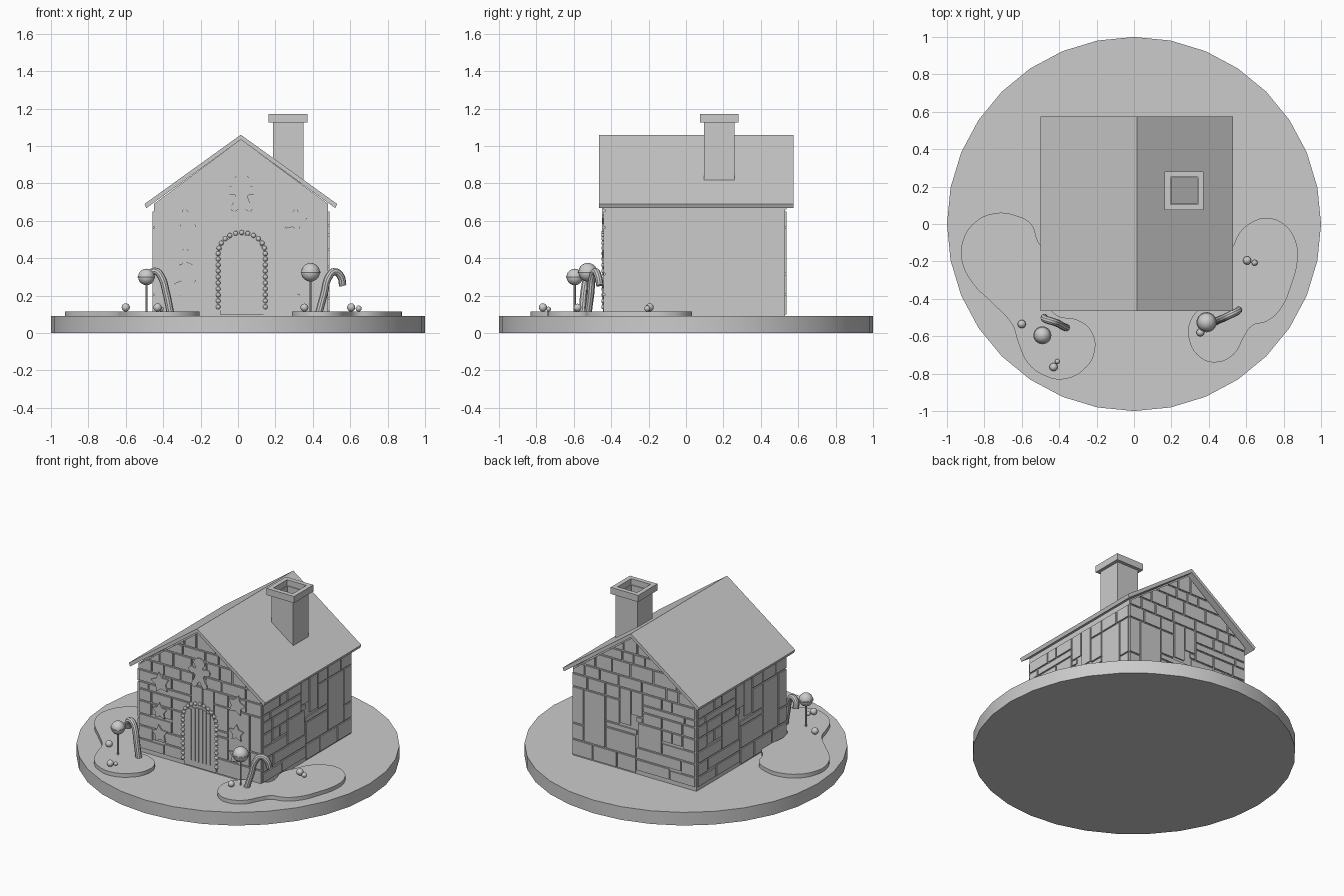
import bpy, bmesh, math, random
from mathutils import Matrix, Vector

if "Cube" in bpy.data.objects:
    bpy.data.objects.remove(bpy.data.objects["Cube"])

random.seed(4)
UP = Vector((0, 0, 1))


def frame(origin, u, n):
    """Local x runs along u, local y is up, local z runs along n."""
    m = Matrix((Vector(u), UP, Vector(n))).transposed().to_4x4()
    m.translation = origin
    return m


FRONT = frame((0, 0, 0), (1, 0, 0), (0, -1, 0))


def prisms(name, polys, d0, d1, mat=FRONT):
    bm = bmesh.new()
    for poly in polys:
        lo = [bm.verts.new(mat @ Vector((x, y, d0))) for x, y in poly]
        hi = [bm.verts.new(mat @ Vector((x, y, d1))) for x, y in poly]
        bm.faces.new(lo[::-1])
        bm.faces.new(hi)
        for i in range(len(poly)):
            j = (i + 1) % len(poly)
            bm.faces.new((lo[i], lo[j], hi[j], hi[i]))
    bmesh.ops.recalc_face_normals(bm, faces=bm.faces)
    me = bpy.data.meshes.new(name)
    bm.to_mesh(me)
    bm.free()
    ob = bpy.data.objects.new(name, me)
    bpy.context.collection.objects.link(ob)
    return ob


def box(x0, x1, y0, y1):
    return [(x0, y0), (x1, y0), (x1, y1), (x0, y1)]


def smooth(angle=35):
    bpy.ops.object.shade_smooth_by_angle(angle=math.radians(angle))


def curve(name, pts, closed=False, radius=0, half=0, mat=Matrix()):
    """Closed: filled slab with a rounded outline. Open: round tube."""
    cu = bpy.data.curves.new(name, 'CURVE')
    cu.dimensions = '2D' if closed else '3D'
    cu.resolution_u = 5
    if closed:
        cu.fill_mode, cu.extrude = 'BOTH', half
    else:
        cu.bevel_depth, cu.bevel_resolution, cu.use_fill_caps = radius, 3, True
    sp = cu.splines.new('BEZIER')
    sp.bezier_points.add(len(pts) - 1)
    sp.use_cyclic_u = closed
    for p, b in zip(pts, sp.bezier_points):
        b.co = (*p, 0)[:3]
        b.handle_left_type = b.handle_right_type = 'AUTO'
    ob = bpy.data.objects.new(name, cu)
    bpy.context.collection.objects.link(ob)
    ob.matrix_world = mat
    bpy.ops.object.select_all(action='DESELECT')
    bpy.context.view_layer.objects.active = ob
    ob.select_set(True)
    bpy.ops.object.convert(target='MESH')
    smooth()


def ball(name, loc, r, seg=16):
    bpy.ops.mesh.primitive_uv_sphere_add(segments=seg, ring_count=seg // 2, radius=r, location=loc)
    bpy.context.object.name = name
    smooth()


def rod(name, r, z0, z1, x=0, y=0, n=10):
    bpy.ops.mesh.primitive_cylinder_add(vertices=n, radius=r, depth=z1 - z0, location=(x, y, (z0 + z1) / 2))
    bpy.context.object.name = name
    smooth()


# Round base board
rod("base_board", 1, 0, 0.09, n=32)

# House core
X0, X1, Y0, Y1, CX = -0.45, 0.482, -0.432, 0.53, 0.015
gable = [(X0, 0.09), (X1, 0.09), (X1, 0.69), (CX, 1.035), (X0, 0.69)]
prisms("house_walls", [gable], -Y1, -Y0)

# Stones: (u0, u1, z0, z1) across one wall, plus random courses in the gables
U, H = Y1 - Y0, 0.008
stones = [
    (.01, .18, .58, .65), (.19, .26, .58, .65), (.27, .41, .58, .65),
    (.01, .08, .53, .57), (.09, .41, .53, .57),
    (.01, .10, .45, .52), (.11, .26, .45, .52), (.27, .41, .45, .52),
    (.01, .10, .36, .44), (.11, .18, .37, .44), (.19, .26, .37, .44),
    (.27, .45, .28, .44), (.01, .26, .28, .35), (.01, .11, .19, .27),
    (.12, .46, .20, .27), (.01, .20, .12, .18), (.21, .46, .12, .19),
    (.42, .50, .49, .65), (.42, .46, .45, .48), (.51, .59, .41, .65),
    (.60, .70, .57, .65), (.71, .84, .57, .65), (.85, .96, .57, .65),
    (.60, .70, .40, .56), (.71, .87, .21, .56), (.88, .96, .32, .56),
    (.47, .70, .21, .35), (.46, .70, .36, .39), (.88, .96, .21, .31),
    (.47, .61, .10, .20), (.62, .80, .10, .20), (.81, .96, .10, .20)]


def clip(poly, slope):
    """Keep the part of a polygon below one roof slope."""
    def f(p):
        return 1.025 + slope * (p[0] - CX) - p[1]
    out = []
    for a, b in zip(poly, poly[1:] + poly[:1]):
        fa, fb = f(a), f(b)
        if fa >= 0:
            out.append(a)
        if fa * fb < 0:
            t = fa / (fa - fb)
            out.append((a[0] + t * (b[0] - a[0]), a[1] + t * (b[1] - a[1])))
    return out


for name, u, n, d in (("right", (0, 1, 0), (1, 0, 0), X1), ("left", (0, -1, 0), (-1, 0, 0), -X0)):
    s = Y0 if name == "right" else -Y1
    prisms(name + "_stones", [box(s + a, s + b, c, e) for a, b, c, e in stones], d - .002, d + H, frame((0, 0, 0), u, n))

for name, d in (("front", -Y0), ("back", -Y1)):
    k = (X1 - X0) / U
    polys = [box(X0 + a * k, X0 + b * k, c, e) for a, b, c, e in stones]
    for z0, z1 in ((.66, .73), (.74, .83), (.84, .9), (.91, 1.03)):
        x = X0 + .005
        while x < X1 - .02:
            w = min(random.uniform(.07, .18), X1 - x - .005)
            polys.append(clip(clip(box(x, x + w, z0, z1), .74), -.74))
            x += w + .011
    lo, hi = (d - .002, d + H) if name == "front" else (d - H, d + .002)
    prisms(name + "_stones", [p for p in polys if len(p) > 2], lo, hi)

# Roof slab
prisms("roof", [[(-.5, .69), (CX, 1.06), (.53, .69), (.52, .668), (CX, 1.034), (-.49, .668)]], -.575, .465)

# Chimney with open flue, made of four sides for shaft and cap
PLAN = Matrix()


def tube(name, a, b, z0, z1):
    cx, cy = .268, .178
    polys = [box(cx - a, cx + a, cy - a, cy - b), box(cx - a, cx + a, cy + b, cy + a),
             box(cx - a, cx - b, cy - b, cy + b), box(cx + b, cx + a, cy - b, cy + b)]
    prisms(name, polys, z0, z1, PLAN)


tube("chimney_shaft", .082, .068, .80, 1.13)
tube("chimney_cap", .104, .073, 1.125, 1.17)

# Arched door with planks and a bead surround
FY = -Y0 + H
DX = .02


def arch(hw, spring, rise, bottom, n=12):
    a = [(DX + hw * math.cos(math.pi * i / n), spring + rise * math.sin(math.pi * i / n)) for i in range(n + 1)]
    return [(DX + hw, bottom)] + a + [(DX - hw, bottom)]


prisms("door", [arch(.115, .42, .105, .10)], FY - .006, FY + .003)
planks = []
for i in range(6):
    x = DX - .085 + i * .0285
    top = .42 + .09 * math.sqrt(1 - (abs(x + .012 - DX) / .115) ** 2)
    planks.append(box(x, x + .024, .14, top))
prisms("door_planks", planks, FY, FY + .008)
path = [(DX + s * .126, .14 + i * .032) for s in (-1, 1) for i in range(9)]
path += [(DX + .126 * math.cos(t), .425 + .112 * math.sin(t)) for t in [math.pi * i / 12 for i in range(13)]]
for x, z in path:
    ball("door_bead", (x, -FY, z), .0135, 10)

# Star biscuits
for x, z, r, turn in ((-.275, .605, .072, .2), (-.28, .41, .058, .05), (-.28, .255, .062, .15),
                      (.30, .605, .07, -.2), (.30, .415, .058, 0), (.30, .255, .06, -.15)):
    pts = []
    for i in range(10):
        t, q = math.pi / 2 + turn + i * math.pi / 5, r * (.55 if i % 2 else 1)
        pts.append((x + q * math.cos(t), z + q * math.sin(t)))
    prisms("star_biscuit", [pts], FY - .008, FY + .008)

# Biscuit figure over the door
half = [(.028, .092), (.042, .062), (.026, .033), (.066, .034), (.08, .014), (.066, -.008),
        (.036, -.012), (.04, -.045), (.058, -.08), (.045, -.1), (.02, -.088)]
body = [(0, .102)] + half + [(0, -.06)] + [(-x, y) for x, y in half[::-1]]
curve("biscuit_figure", body, True, half=.008, mat=frame((.02, -FY, .75), (1, 0, 0), (0, -1, 0)))

# Snow patches
left = [(-.46, -.16), (-.51, -.10), (-.55, 0), (-.63, .045), (-.74, .058), (-.85, .01), (-.915, -.09), (-.92, -.2),
        (-.86, -.32), (-.76, -.42), (-.65, -.54), (-.62, -.63), (-.57, -.74), (-.48, -.81), (-.38, -.83),
        (-.27, -.78), (-.21, -.68), (-.23, -.57), (-.31, -.51), (-.41, -.49), (-.46, -.43)]
right = [(.49, -.22), (.53, -.12), (.57, -.04), (.64, .015), (.71, .033), (.80, 0), (.86, -.08), (.875, -.18),
         (.84, -.33), (.78, -.46), (.71, -.52), (.63, -.545), (.59, -.6), (.53, -.7), (.43, -.74),
         (.35, -.71), (.295, -.62), (.30, -.52), (.36, -.45), (.45, -.42), (.51, -.38)]
for name, pts in (("snow_left", left), ("snow_right", right)):
    curve(name, pts, True, half=.015, mat=Matrix.Translation((0, 0, .101)))

# Candy canes
curve("cane_left", [(-.36, -.555, .10), (-.385, -.545, .22), (-.41, -.53, .30), (-.44, -.52, .33),
                    (-.472, -.51, .315), (-.48, -.50, .27)], radius=.02)
curve("cane_right", [(.43, -.525, .10), (.46, -.51, .21), (.485, -.50, .30), (.515, -.485, .328),
                     (.548, -.47, .305), (.56, -.46, .255)], radius=.02)

# Lollipops with a band round the middle
for x, y, z, r in ((-.49, -.595, .30, .044), (.388, -.525, .325, .05)):
    rod("lollipop_stick", .006, .10, z, x, y)
    ball("lollipop_head", (x, y, z), r, 20)
    bpy.ops.mesh.primitive_torus_add(location=(x, y, z), major_radius=r, minor_radius=.004,
                                     major_segments=24, minor_segments=6)
    bpy.context.object.name = "lollipop_band"
    smooth()

# Sweets on the snow
for x, y, r in ((-.6, -.535, .022), (-.43, -.765, .022), (-.41, -.735, .013),
                (.605, -.195, .022), (.645, -.207, .016), (.355, -.58, .021)):
    ball("sweet", (x, y, .115 + r), r)
